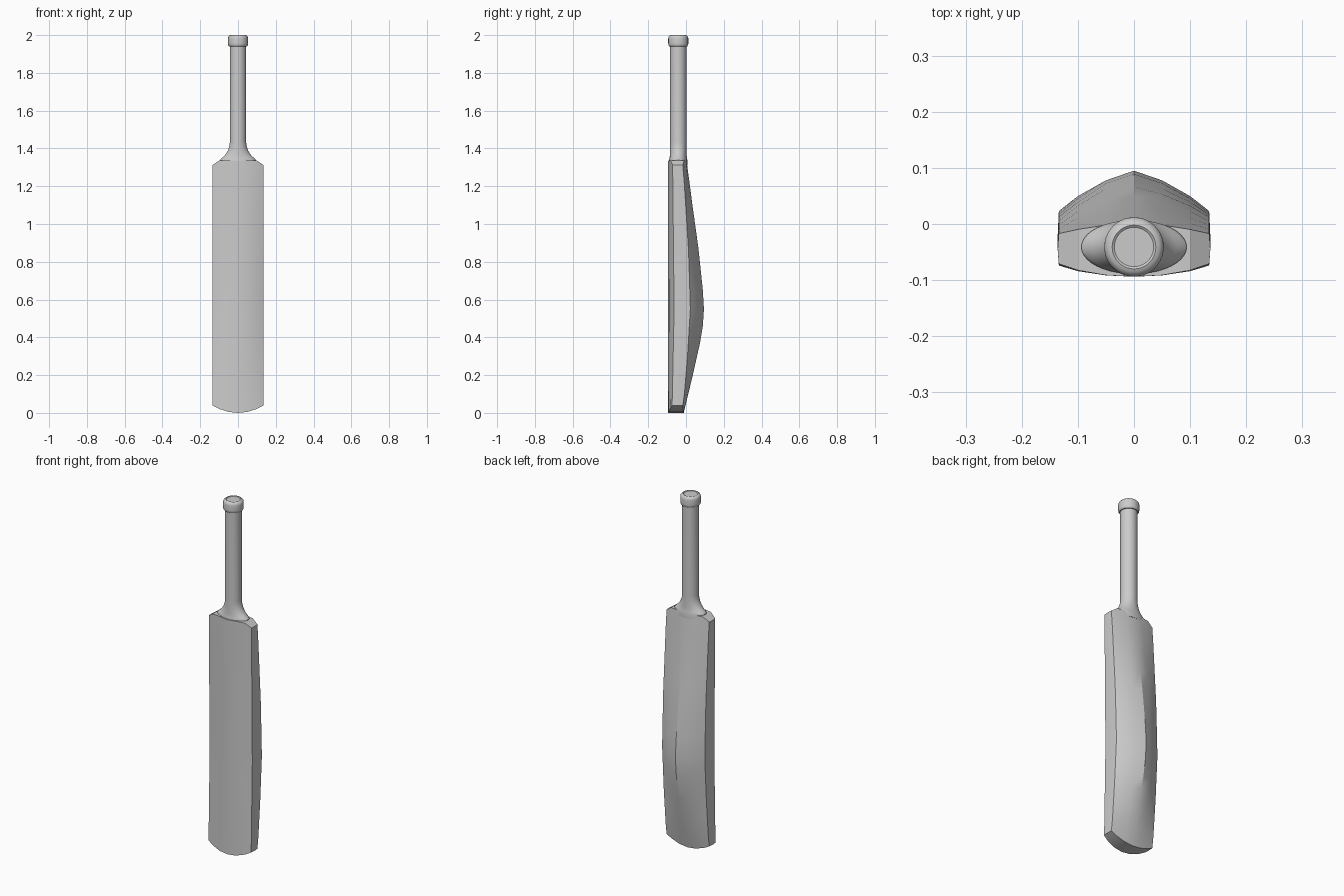
import bpy, bmesh, math

if "Cube" in bpy.data.objects:
    bpy.data.objects.remove(bpy.data.objects["Cube"])


def finish(bm, name, angle):
    bmesh.ops.recalc_face_normals(bm, faces=bm.faces)
    mesh = bpy.data.meshes.new(name)
    bm.to_mesh(mesh)
    bm.free()
    obj = bpy.data.objects.new(name, mesh)
    bpy.context.collection.objects.link(obj)
    bpy.ops.object.select_all(action='DESELECT')
    obj.select_set(True)
    bpy.context.view_layer.objects.active = obj
    bpy.ops.object.shade_smooth_by_angle(angle=math.radians(angle))
    return obj


def interp(points, v):
    for (a, fa), (b, fb) in zip(points, points[1:]):
        if v <= b:
            return fa + (fb - fa) * (v - a) / (b - a)
    return points[-1][1]


def loft(bm, rings):
    for a, b in zip(rings, rings[1:]):
        n = len(a)
        for i in range(n):
            bm.faces.new((a[i], a[(i + 1) % n], b[(i + 1) % n], b[i]))


# Blade: bowed face, swelling spine, curved toe and sloping shoulders
SPINE = [(0, -0.012), (0.2, 0.036), (0.37, 0.074), (0.46, 0.089), (0.55, 0.095),
         (0.65, 0.089), (0.87, 0.066), (1.1, 0.034), (1.34, 0.003)]
EDGE_BACK = [(0, -0.017), (0.3, 0.008), (0.55, 0.023), (0.85, 0.014), (1.34, -0.017)]
EDGE_FRONT = [(0, -0.074), (0.55, -0.063), (1.34, -0.071)]
SHOULDER = [(0, 1.333), (0.09, 1.339), (0.1, 1.336), (0.134, 1.313)]
XS = [-0.134, -0.1, -0.05, 0, 0.05, 0.1, 0.134]
BULGE = [(0, 1), (0.05, 0.76), (0.1, 0.37), (0.134, 0)]
BOW = [(0, 1), (0.05, 0.88), (0.1, 0.5), (0.134, 0)]

bm = bmesh.new()
rings = []
levels = [0, 0.1, 0.2, 0.3, 0.37, 0.46, 0.55, 0.65, 0.76, 0.87, 0.98, 1.1, 1.22, 1.34]
for level in levels:
    t = level / 1.34
    front, back = [], []
    ef, eb, sp = (interp(p, level) for p in (EDGE_FRONT, EDGE_BACK, SPINE))
    for x in XS:
        toe = 0.038 * (x / 0.134) ** 2
        top = interp(SHOULDER, abs(x))
        z = max(level, toe)
        if level == levels[-1]:
            z = top
        front.append(bm.verts.new((x, ef + (-0.094 - ef) * interp(BOW, abs(x)), z)))
        back.append(bm.verts.new((x, eb + (sp - eb) * interp(BULGE, abs(x)), z)))
    z = front[-1].co.z
    ym = (ef + eb) / 2
    right = bm.verts.new((0.136, ym, z))
    left = bm.verts.new((-0.136, ym, z))
    rings.append(front + [right] + back[::-1] + [left])
loft(bm, rings)
# Toe and shoulder strips join front and back points
for r in (rings[0], rings[-1]):
    for i in range(6):
        bm.faces.new((r[i], r[i + 1], r[13 - i], r[14 - i]))
    bm.faces.new((r[6], r[7], r[8]))
    bm.faces.new((r[0], r[14], r[15]))
finish(bm, "blade", 24)


# Turned parts: rings of (height, half width, half depth)
def turned(name, profile, y=-0.041, n=40):
    bm = bmesh.new()
    rings = []
    for z, rx, ry in profile:
        rings.append([bm.verts.new((rx * math.cos(2 * math.pi * i / n),
                                    y + ry * math.sin(2 * math.pi * i / n), z))
                      for i in range(n)])
    loft(bm, rings)
    bm.faces.new(rings[0])
    bm.faces.new(rings[-1])
    return finish(bm, name, 35)


# Handle with flared elliptical neck
turned("handle", [(1.31, 0.094, 0.048), (1.34, 0.094, 0.048), (1.347, 0.088, 0.046),
                  (1.358, 0.075, 0.045), (1.372, 0.063, 0.044), (1.39, 0.053, 0.0435),
                  (1.41, 0.046, 0.043), (1.435, 0.043, 0.043), (1.95, 0.043, 0.043)])

# Rounded grip cap
turned("grip_cap", [(z, r, r) for z, r in
                    [(1.94, 0.042), (1.941, 0.048), (1.947, 0.0525), (1.955, 0.053),
                     (1.983, 0.053), (1.992, 0.051), (1.998, 0.045), (2.0, 0.039),
                     (1.997, 0.035)]])
